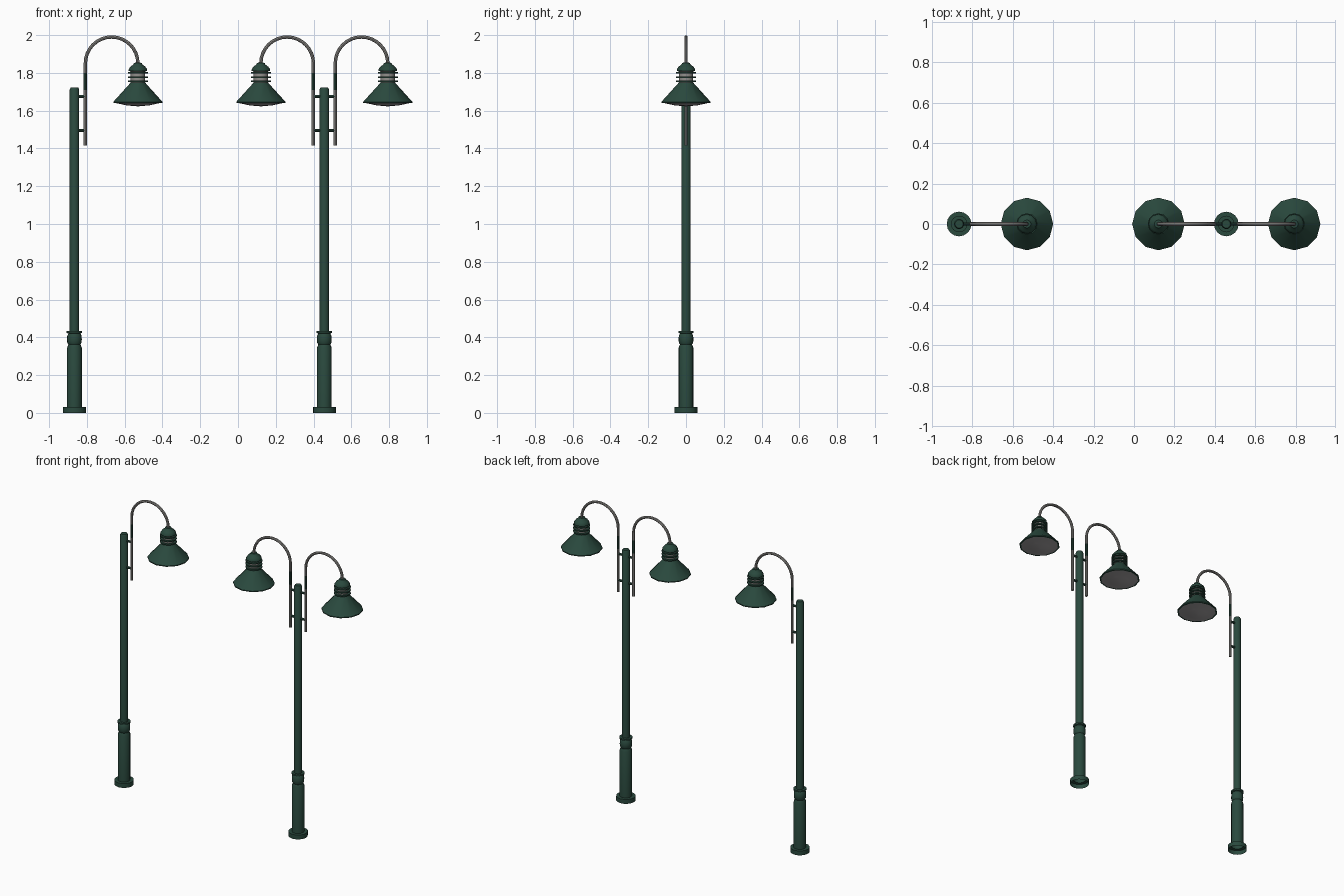
import bpy, bmesh
from math import sin, cos, pi, radians
from mathutils import Vector

if "Cube" in bpy.data.objects:
    bpy.data.objects.remove(bpy.data.objects["Cube"], do_unlink=True)


def material(name, rgb):
    m = bpy.data.materials.new(name)
    m.use_nodes = True
    m.diffuse_color = (*rgb, 1)
    bsdf = m.node_tree.nodes["Principled BSDF"]
    bsdf.inputs["Base Color"].default_value = (*rgb, 1)
    bsdf.inputs["Roughness"].default_value = 0.7
    return m


GREEN = material("dark green paint", (0.023, 0.067, 0.048))
GREY = material("worn grey metal", (0.29, 0.28, 0.265))
LENS = material("grey lamp glass", (0.36, 0.345, 0.35))


def finish(name, bm, mats, rule=None):
    bmesh.ops.recalc_face_normals(bm, faces=bm.faces)
    if rule:
        for f in bm.faces:
            f.material_index = rule(f.calc_center_median())
    mesh = bpy.data.meshes.new(name)
    bm.to_mesh(mesh)
    bm.free()
    for m in mats:
        mesh.materials.append(m)
    obj = bpy.data.objects.new(name, mesh)
    bpy.context.collection.objects.link(obj)
    bpy.ops.object.select_all(action='DESELECT')
    obj.select_set(True)
    bpy.context.view_layer.objects.active = obj
    bpy.ops.object.shade_smooth_by_angle(angle=radians(35))
    return obj


def skin(bm, rings, open_start=False):
    """Bridge successive vertex rings and cap the ends."""
    n = len(rings[0])
    for a, b in zip(rings, rings[1:]):
        for i in range(n):
            j = (i + 1) % n
            bm.faces.new((a[i], a[j], b[j], b[i]))
    if not open_start:
        bm.faces.new(rings[0])
    bm.faces.new(rings[-1])


def lathe(name, x, profile, sides, mats, rule=None, open_start=False):
    bm = bmesh.new()
    skin(bm, [[bm.verts.new((x + r * cos(2 * pi * i / sides),
                             r * sin(2 * pi * i / sides), z))
               for i in range(sides)] for r, z in profile], open_start)
    return finish(name, bm, mats, rule)


def tube(name, path, radius, mats, rule=None, sides=8):
    """Sweep a circle along a path lying in the xz plane."""
    bm = bmesh.new()
    pts = [Vector((x, 0, z)) for x, z in path]
    rings = []
    for k, p in enumerate(pts):
        t = (pts[min(k + 1, len(pts) - 1)] - pts[max(k - 1, 0)]).normalized()
        n = Vector((t.z, 0, -t.x))
        rings.append([bm.verts.new(p + radius * (n * cos(a) + Vector((0, sin(a), 0))))
                      for a in (2 * pi * i / sides for i in range(sides))])
    skin(bm, rings)
    return finish(name, bm, mats, rule)


# Post with hollow foot plate, wide sleeve, bulged collar and slim shaft
POST = [(0.061, 0), (0.061, 0.03), (0.039, 0.03), (0.039, 0.345), (0.032, 0.362),
        (0.038, 0.372), (0.039, 0.39), (0.038, 0.408), (0.032, 0.42), (0.041, 0.424),
        (0.041, 0.434), (0.025, 0.434), (0.025, 1.712), (0.02, 1.722)]

# Glass, shade, neck and cap
SHADE = [(0.004, 1.623), (0.06, 1.628), (0.12, 1.641), (0.13, 1.641), (0.13, 1.647),
         (0.044, 1.742), (0.038, 1.75), (0.038, 1.808), (0.049, 1.81), (0.048, 1.821),
         (0.038, 1.834), (0.024, 1.844), (0.02, 1.853), (0.004, 1.855)]

ARM_X, LAMP_X, ARC_Z = 0.058, 0.336, 1.851


def lamp_colour(c):
    """Glass below the rim, grey neck between the rings, green elsewhere."""
    if c.z < 1.64:
        return 1
    return 2 if 1.75 < c.z < 1.808 else 0


def lamp(label, post_x, side):
    arm_x, x = post_x + side * ARM_X, post_x + side * LAMP_X
    mid, r = (arm_x + x) / 2, (LAMP_X - ARM_X) / 2
    # Curved arm with a green painted length
    path = [(arm_x, z) for z in (1.415, 1.71, 1.80)]
    path += [(mid - side * r * cos(pi * i / 16), ARC_Z + r * sin(pi * i / 16))
             for i in range(17)]
    tube(label + "_arm", path, 0.009, [GREY, GREEN],
         lambda c: int(abs(c.x - arm_x) < 0.02 and 1.71 < c.z < 1.80))
    # Brackets holding the arm to the post
    for level, z in (("lower", 1.495), ("upper", 1.676)):
        tube(f"{label}_{level}_bracket", [(post_x, z), (arm_x, z)], 0.008, [GREEN])
    # Lamp head with grey glass underneath
    lathe(label + "_shade", x, SHADE, 12, [GREEN, LENS, GREY], lamp_colour)
    # Cooling rings around the neck
    for i in range(3):
        z = 1.756 + 0.022 * i
        lathe(f"{label}_neck_ring_{i + 1}", x,
              [(0.034, z - 0.004), (0.053, z - 0.004), (0.053, z + 0.004), (0.034, z + 0.004)],
              12, [GREEN])


for name, x, sides in (("single", -0.866, [1]), ("double", 0.457, [-1, 1])):
    lathe(name + "_post", x, POST, 16, [GREEN], open_start=True)
    for s in sides:
        lamp(f"{name}_{'left' if s > 0 else 'right'}", x, s)
